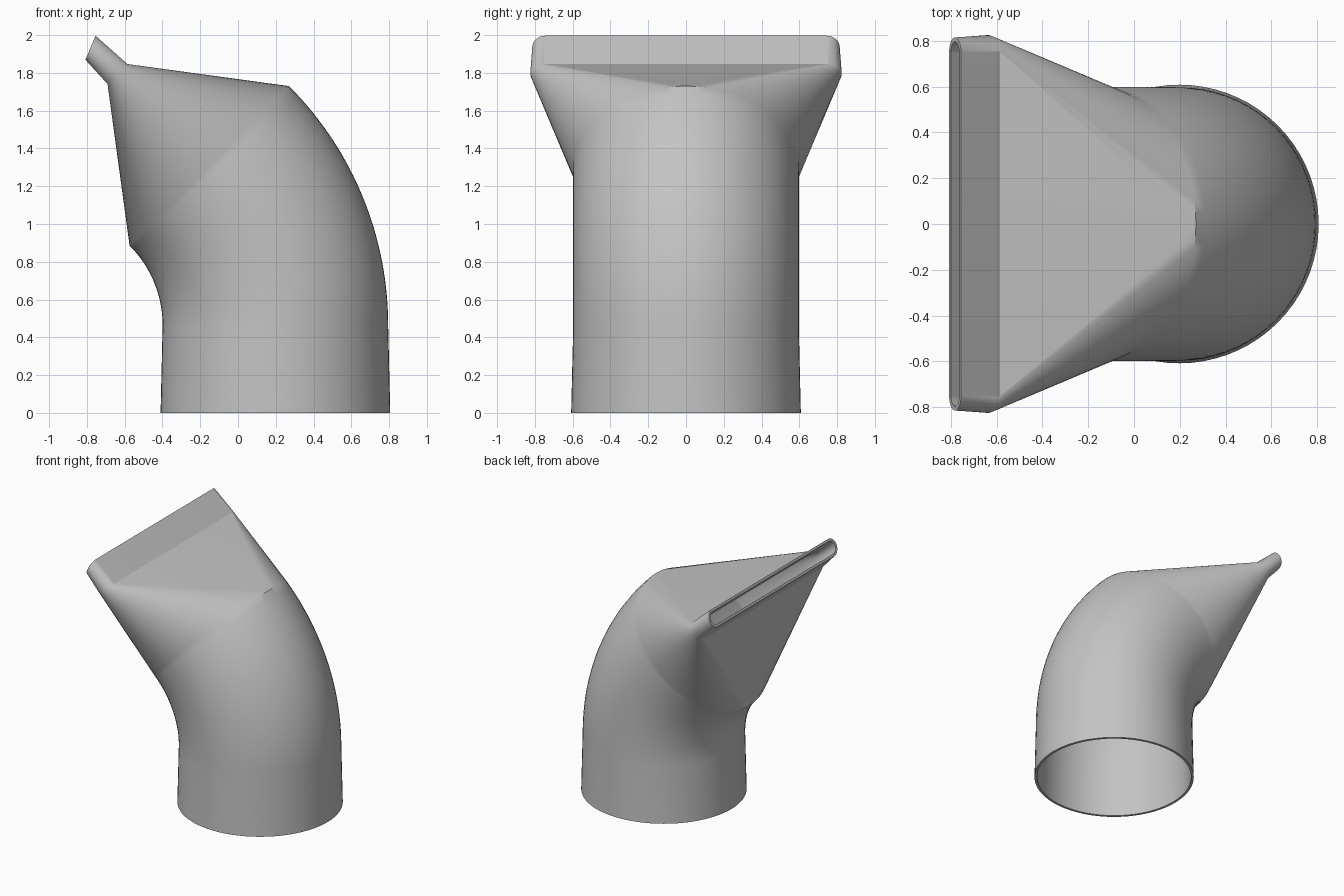
import bpy, bmesh, math
from mathutils import Vector

cube = bpy.data.objects.get("Cube")
if cube:
    bpy.data.objects.remove(cube, do_unlink=True)

WALL = 0.02
STEPS = 36          # segments per half ring
RADIUS = 0.597      # pipe radius
BEND_X, BEND_Z, BEND_R = -0.997, 0.463, 1.195


def ring(x, z, tilt, radius, half=0.0):
    """Round ring, or a slot when half > 0, tilted about the y axis."""
    centre = Vector((x, 0, z))
    across = Vector((math.cos(tilt), 0, math.sin(tilt)))
    points = []
    for side in (1, -1):
        for i in range(STEPS + 1):
            a = math.pi * (i if side == 1 else STEPS - i) / STEPS
            y = side * (radius * math.sin(a) + half)
            points.append(centre + across * radius * math.cos(a) + Vector((0, y, 0)))
    return points


# Stations along the duct: x, z, tilt, radius, slot half length
stations = [(0.198, 0, 0, 0.608, 0)]
for i in range(25):
    t = math.radians(45) * i / 24
    stations.append((BEND_X + BEND_R * math.cos(t), BEND_Z + BEND_R * math.sin(t), t, RADIUS, 0))
stations.append((-0.638, 1.794, math.radians(45), 0.0746, 0.75))
stations.append((-0.781, 1.933, math.radians(67.4), 0.069, 0.745))

# Outer skin up to the tip, then inner skin back down to the base
rings = [ring(*s) for s in stations]
rings += [ring(x, z, t, r - WALL, h) for x, z, t, r, h in reversed(stations)]

bm = bmesh.new()
loops = [[bm.verts.new(p) for p in pts] for pts in rings]
for k, low in enumerate(loops):
    high = loops[(k + 1) % len(loops)]
    for i in range(len(low)):
        j = (i + 1) % len(low)
        bm.faces.new((low[i], low[j], high[j], high[i]))
bmesh.ops.remove_doubles(bm, verts=bm.verts[:], dist=0.0001)
bmesh.ops.recalc_face_normals(bm, faces=bm.faces[:])

mesh = bpy.data.meshes.new("duct_nozzle")
bm.to_mesh(mesh)
bm.free()
duct = bpy.data.objects.new("duct_nozzle", mesh)
bpy.context.collection.objects.link(duct)

# Single plain grey
grey = bpy.data.materials.new("plain_grey")
grey.use_nodes = True
colour = (0.55, 0.55, 0.55, 1)
grey.diffuse_color = colour
grey.node_tree.nodes["Principled BSDF"].inputs["Base Color"].default_value = colour
mesh.materials.append(grey)

bpy.ops.object.select_all(action="DESELECT")
duct.select_set(True)
bpy.context.view_layer.objects.active = duct
bpy.ops.object.shade_smooth_by_angle(angle=math.radians(30))
